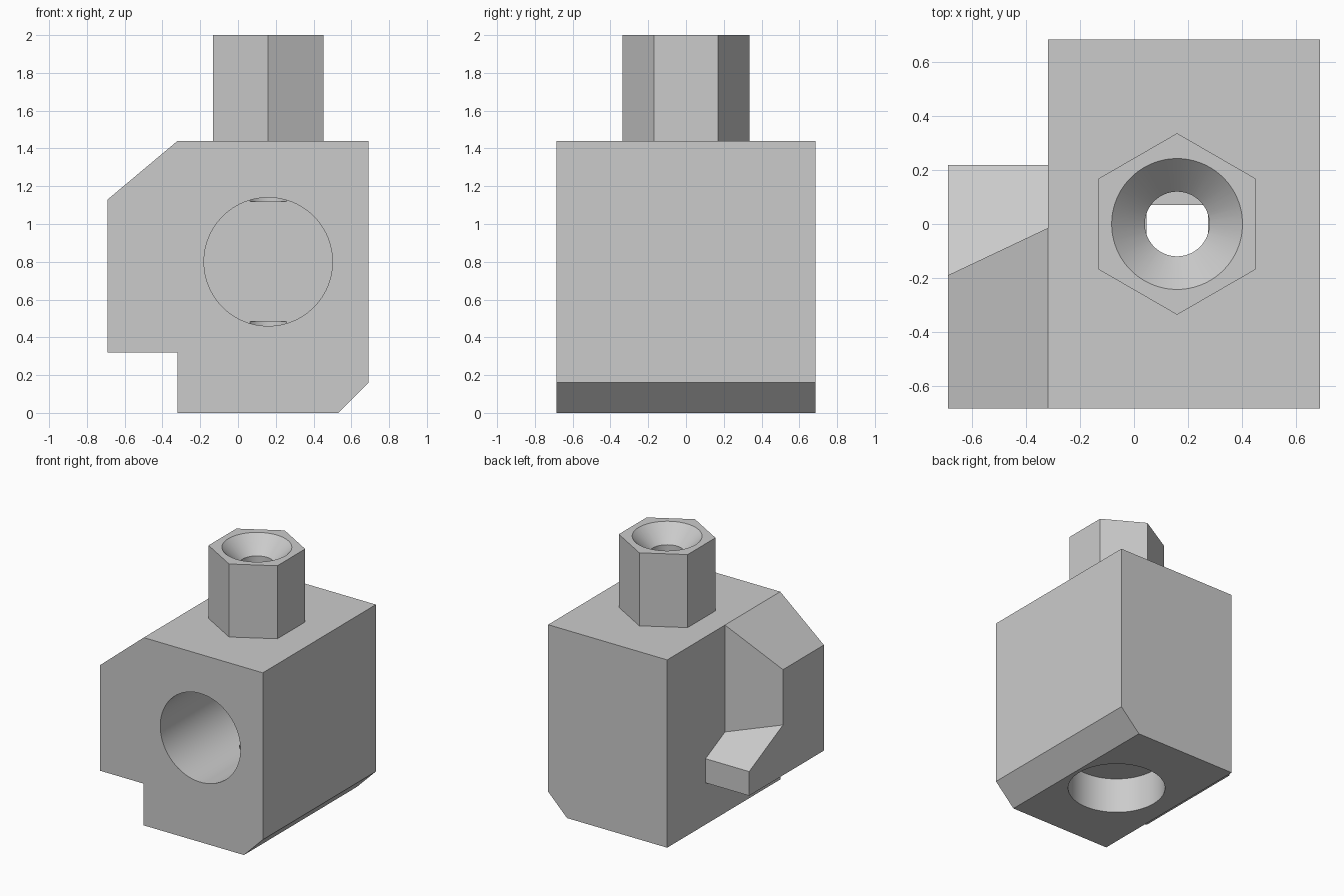
import bpy, bmesh, math
from mathutils import Vector

cube = bpy.data.objects.get("Cube")
if cube:
    bpy.data.objects.remove(cube, do_unlink=True)

AXIS_X = 0.16      # vertical drilling axis
HALF_Y = 0.685     # half depth of the block
BORE_R = 0.34
HOLE_R = 0.12

grey = bpy.data.materials.new("plain_grey")
grey.use_nodes = True
colour = (0.6, 0.6, 0.6, 1)
grey.diffuse_color = colour
grey.node_tree.nodes["Principled BSDF"].inputs["Base Color"].default_value = colour


def finish(name, bm):
    bmesh.ops.recalc_face_normals(bm, faces=bm.faces)
    mesh = bpy.data.meshes.new(name)
    bm.to_mesh(mesh)
    bm.free()
    mesh.materials.append(grey)
    obj = bpy.data.objects.new(name, mesh)
    bpy.context.collection.objects.link(obj)
    return obj


def prism(name, base, top):
    """Solid between two matching loops of points."""
    bm = bmesh.new()
    a = [bm.verts.new(p) for p in base]
    b = [bm.verts.new(p) for p in top]
    bm.faces.new(a)
    bm.faces.new(b)
    for i in range(len(a)):
        j = (i + 1) % len(a)
        bm.faces.new((a[i], a[j], b[j], b[i]))
    return finish(name, bm)


def upright(name, z0, z1, r0, r1, sides=96):
    """Vertical cylinder, cone or hexagon on the drilling axis, a corner on +y."""
    def ring(r, z):
        steps = [math.tau * i / sides for i in range(sides)]
        return [(AXIS_X + r * math.sin(t), r * math.cos(t), z) for t in steps]
    return prism(name, ring(r0, z0), ring(r1, z1))


def cut(obj, cutters):
    for cutter in cutters:
        mod = obj.modifiers.new("cut", 'BOOLEAN')
        mod.operation = 'DIFFERENCE'
        mod.solver = 'EXACT'
        mod.object = cutter
        cutter.hide_render = True
        bpy.context.view_layer.objects.active = obj
        bpy.ops.object.modifier_apply(modifier=mod.name)
        bpy.data.objects.remove(cutter, do_unlink=True)


def smooth(obj):
    bpy.ops.object.select_all(action='DESELECT')
    obj.select_set(True)
    bpy.context.view_layer.objects.active = obj
    bpy.ops.object.shade_smooth_by_angle(angle=math.radians(20))


# Block with chamfered corner and side arm, drawn as a front outline
outline = [(-0.32, 0), (0.53, 0), (0.69, 0.16), (0.69, 1.44),
           (-0.32, 1.44), (-0.69, 1.13), (-0.69, 0.32), (-0.32, 0.32)]
body = prism("valve_body",
             [(x, -HALF_Y, z) for x, z in outline],
             [(x, HALF_Y, z) for x, z in outline])

# Space behind the arm, and the notch above its sloping ledge
STEP_Y = 0.22
behind = [(-0.8, STEP_Y), (-0.32, STEP_Y), (-0.32, 0.8), (-0.8, 0.8)]
back_space = prism("back_space_cutter",
                   [(x, y, -0.1) for x, y in behind],
                   [(x, y, 1.7) for x, y in behind])
notch = [(-0.8, -0.242), (-0.32, -0.015), (-0.32, STEP_Y), (-0.8, STEP_Y)]
ledge_notch = prism("ledge_cutter",
                    [(x, y, 0.505 + 0.49 * (STEP_Y - y)) for x, y in notch],
                    [(x, y, 1.7) for x, y in notch])

# Blind front bore
circle = [(AXIS_X + BORE_R * math.cos(math.tau * i / 96),
           0.8 + BORE_R * math.sin(math.tau * i / 96)) for i in range(96)]
front_bore = prism("front_bore_cutter",
                   [(x, -0.8, z) for x, z in circle],
                   [(x, 0.07, z) for x, z in circle])

# Vertical drillings: top hole, lower hole and wide bottom recess
cut(body, [back_space, ledge_notch, front_bore,
           upright("top_hole_cutter", 1.12, 1.6, HOLE_R, HOLE_R),
           upright("lower_hole_cutter", 0.1, 0.483, HOLE_R, HOLE_R),
           upright("bottom_recess_cutter", -0.1, 0.27, BORE_R, BORE_R)])
smooth(body)

# Hexagonal stem with countersunk hole
stem = upright("hex_stem", 1.44, 2.0, 0.337, 0.337, sides=6)
cut(stem, [upright("stem_hole_cutter", 1.3, 2.1, HOLE_R, HOLE_R),
           upright("countersink_cutter", 1.86, 2.02, 0.103, 0.263)])
smooth(stem)
